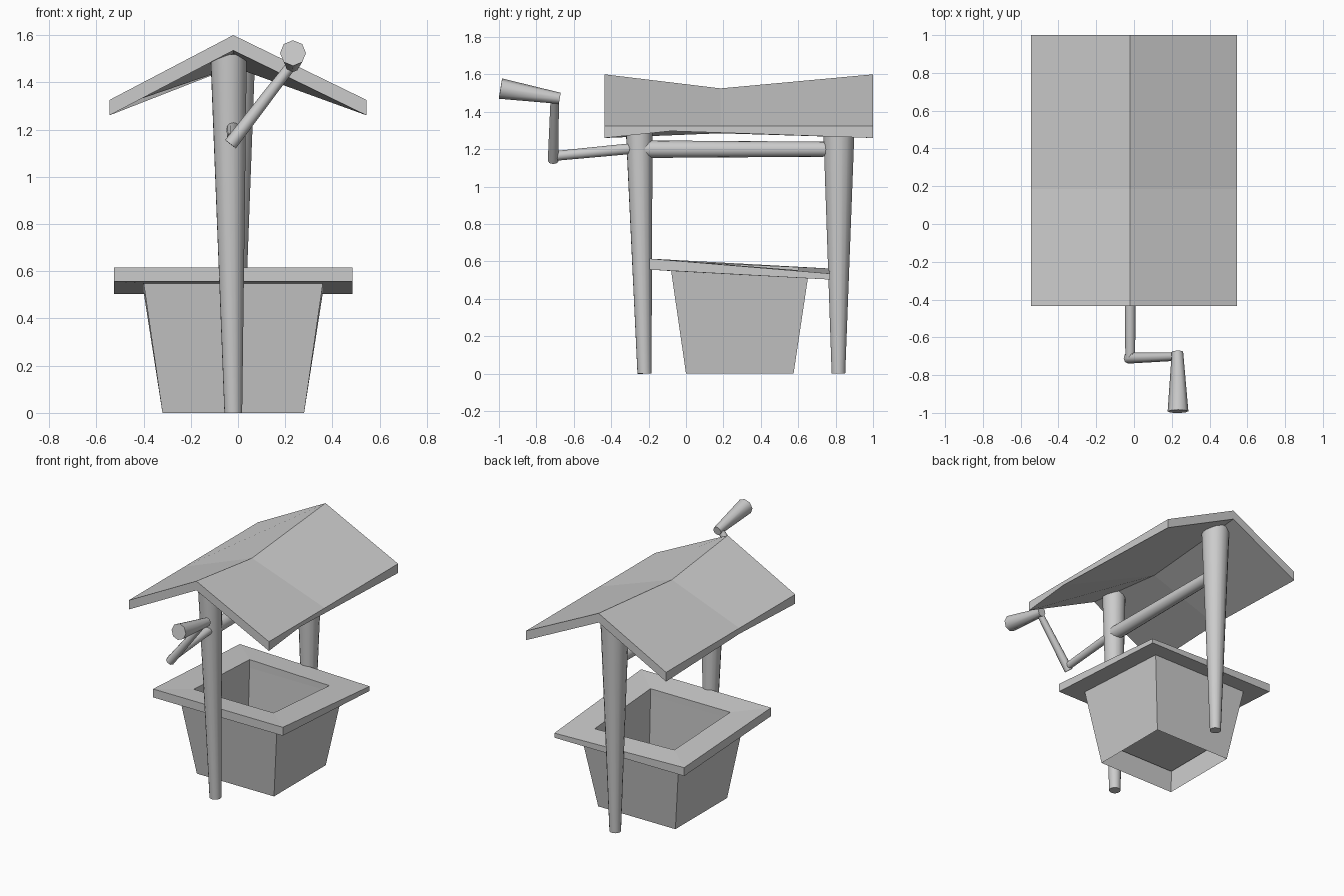
import bpy, bmesh
from mathutils import Vector

if "Cube" in bpy.data.objects:
    bpy.data.objects.remove(bpy.data.objects["Cube"])

CX = -0.02  # shared centre line of the posts, rim and basin


def make(name, verts, faces, smooth=False, fix=True):
    me = bpy.data.meshes.new(name)
    me.from_pydata([tuple(v) for v in verts], [], faces)
    ob = bpy.data.objects.new(name, me)
    bpy.context.collection.objects.link(ob)
    if fix:
        bm = bmesh.new()
        bm.from_mesh(me)
        bmesh.ops.recalc_face_normals(bm, faces=bm.faces)
        bm.to_mesh(me)
        bm.free()
    if smooth:
        bpy.ops.object.select_all(action='DESELECT')
        ob.select_set(True)
        bpy.context.view_layer.objects.active = ob
        bpy.ops.object.shade_smooth_by_angle(angle=0.9)
    return ob


def rod(name, a, b, ra, rb, sides=16):
    """Tapered cylinder from a to b."""
    a, b = Vector(a), Vector(b)
    bm = bmesh.new()
    bmesh.ops.create_cone(bm, cap_ends=True, segments=sides, radius1=ra,
                          radius2=rb, depth=(b - a).length)
    rot = (b - a).to_track_quat('Z', 'Y').to_matrix().to_4x4()
    rot.translation = (a + b) / 2
    bm.transform(rot)
    me = bpy.data.meshes.new(name)
    bm.to_mesh(me)
    bm.free()
    ob = make(name, [v.co for v in me.vertices],
              [tuple(p.vertices) for p in me.polygons], True)
    bpy.data.meshes.remove(me)
    return ob


def ring(hx, y0, y1, zf, zbr, zbl):
    """Rectangle of four corners with separate front and back heights."""
    return [(CX - hx, y0, zf), (CX + hx, y0, zf),
            (CX + hx, y1, zbr), (CX - hx, y1, zbl)]


def bridge(a, b):
    return [(a + i, a + (i + 1) % 4, b + (i + 1) % 4, b + i) for i in range(4)]


# Sagging gabled roof: three cross-sections along y
def section(y, ridge, under, eave, low, y_low):
    return [(CX, y, ridge), (0.545, y, 1.325), (0.545, y_low, eave),
            (CX, y, under), (-0.545, y, low), (-0.545, y, 1.325)]


verts = (section(-0.435, 1.6, 1.535, 1.26, 1.26, -0.435)
         + section(0.185, 1.525, 1.465, 1.297, 1.285, -0.08)
         + section(1.0, 1.6, 1.535, 1.26, 1.26, 1.0))
faces = [(s + i, s + (i + 1) % 6, s + 6 + (i + 1) % 6, s + 6 + i)
         for s in (0, 6) for i in range(6)]
faces += [(e, e + 1, e + 2, e + 3) for e in (0, 12)]
faces += [(e, e + 3, e + 4, e + 5) for e in (0, 12)]
make("roof", verts, faces)

# Tilted square rim around the opening
verts = (ring(0.505, -0.195, 0.77, 0.615, 0.535, 0.562)
         + ring(0.31, -0.02, 0.60, 0.598, 0.553, 0.57)
         + ring(0.31, -0.02, 0.60, 0.545, 0.513, 0.513)
         + ring(0.505, -0.195, 0.77, 0.556, 0.503, 0.503))
make("rim", verts, bridge(0, 4) + bridge(4, 8) + bridge(8, 12) + bridge(12, 0))

# Hollow tapered basin: outer wall open below, inner wall and raised floor
verts = (ring(0.30, 0.0, 0.575, 0, 0, 0)
         + ring(0.38, -0.08, 0.652, 0.553, 0.513, 0.513)
         + ring(0.31, -0.02, 0.60, 0.55, 0.513, 0.513)
         + ring(0.315, -0.015, 0.592, 0.17, 0.17, 0.17))
make("basin", verts, bridge(0, 4) + bridge(4, 8) + bridge(8, 12)
     + [(12, 13, 14, 15)])

# Posts, wider towards the roof
rod("front_post", (CX, -0.222, 0), (-0.04, -0.255, 1.52), 0.038, 0.078)
rod("back_post", (CX, 0.815, 0), (-0.018, 0.818, 1.525), 0.037, 0.093)

# Winding axle and hand crank
rod("axle", (CX, -0.25, 1.20), (CX, 0.80, 1.20), 0.047, 0.04)
rod("crank_shaft", (CX, -0.25, 1.207), (CX, -0.71, 1.163), 0.029, 0.026, 12)
rod("crank_arm", (-0.032, -0.71, 1.138), (0.228, -0.702, 1.475), 0.029, 0.022, 8)
rod("crank_handle", (0.23, -0.675, 1.472), (0.233, -0.992, 1.524), 0.03, 0.055, 8)
